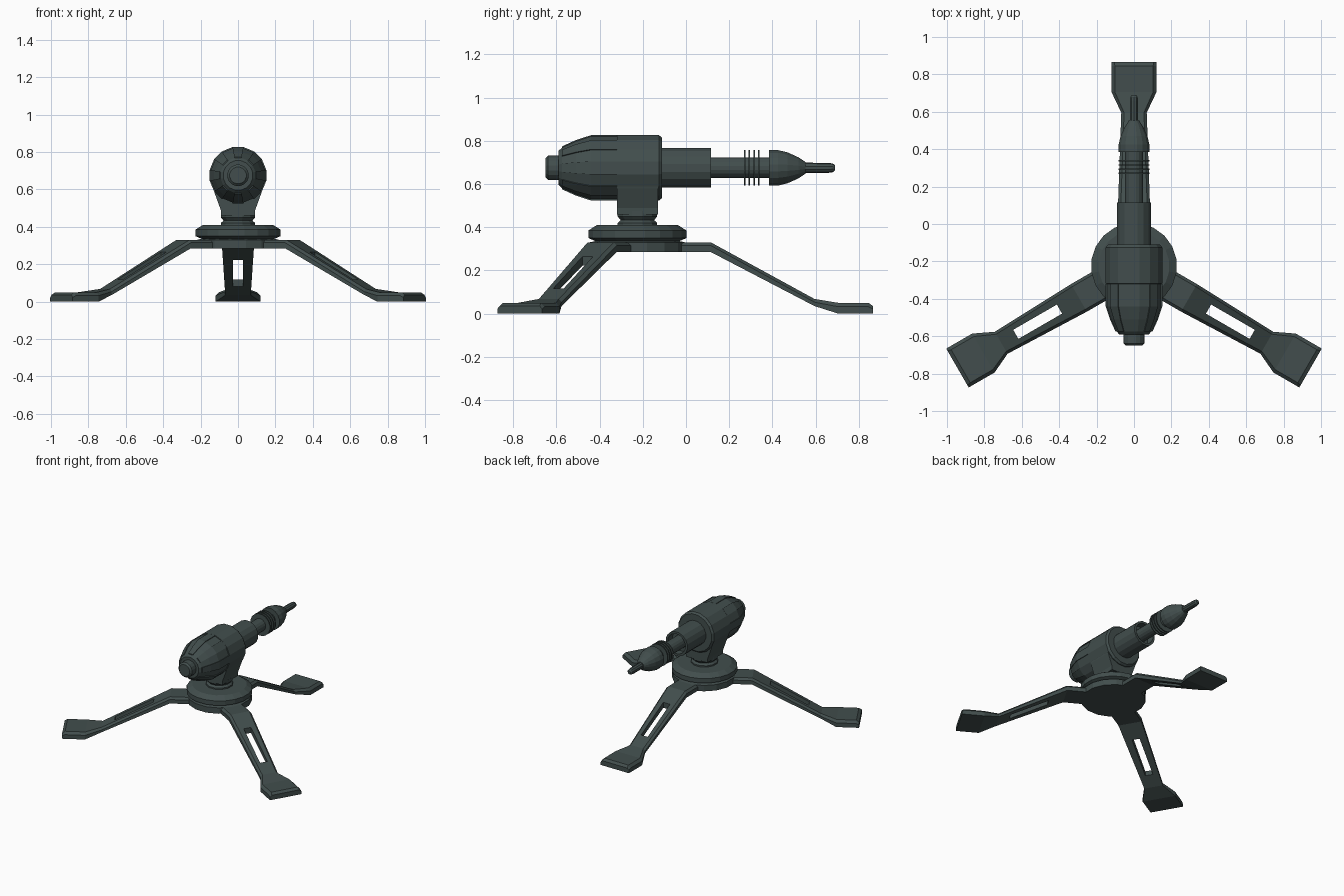
import bpy, bmesh, math
from mathutils import Matrix, Vector

cube = bpy.data.objects.get("Cube")
if cube:
    bpy.data.objects.remove(cube, do_unlink=True)

BASE_Y = -0.225   # centre of the tripod
AXIS_Z = 0.675    # height of the barrel axis

metal = bpy.data.materials.new("dark_slate_metal")
color = (0.054, 0.076, 0.074, 1)
metal.diffuse_color = color
metal.use_nodes = True
metal.node_tree.nodes["Principled BSDF"].inputs["Base Color"].default_value = color


def finish(name, bm):
    bmesh.ops.recalc_face_normals(bm, faces=bm.faces)
    mesh = bpy.data.meshes.new(name)
    bm.to_mesh(mesh)
    bm.free()
    mesh.materials.append(metal)
    obj = bpy.data.objects.new(name, mesh)
    bpy.context.collection.objects.link(obj)
    return obj


def loft(rings):
    """Skin a list of closed point rings and cap both ends."""
    bm = bmesh.new()
    loops = [[bm.verts.new(p) for p in ring] for ring in rings]
    n = len(loops[0])
    for a, b in zip(loops, loops[1:]):
        for i in range(n):
            j = (i + 1) % n
            bm.faces.new((a[i], a[j], b[j], b[i]))
    bm.faces.new(loops[0][::-1])
    bm.faces.new(loops[-1])
    return bm


def circle(radius, sides):
    turns = [2 * math.pi * (i + 0.5) / sides for i in range(sides)]
    return [(radius * math.cos(t), radius * math.sin(t)) for t in turns]


def lathe_up(name, profile, sides=20):
    return finish(name, loft([[(x, BASE_Y + y, z) for x, y in circle(r, sides)]
                              for r, z in profile]))


def lathe_barrel(profile, sides=16):
    return loft([[(x, y, AXIS_Z + z) for x, z in circle(r, sides)]
                 for r, y in profile])


# Tripod hub, turntable and swivel neck
lathe_up("tripod_hub", [(0.225, 0.285), (0.225, 0.33), (0.18, 0.34)], 16)
lathe_up("turntable", [(0.19, 0.333), (0.23, 0.35), (0.23, 0.385), (0.19, 0.41)])
lathe_up("swivel_neck", [(0.095, 0.405), (0.095, 0.42), (0.08, 0.433),
                         (0.095, 0.45), (0.095, 0.475)], 12)

# Pedestal: a block that flares sideways into the body
stations = [(0.09, 0.46), (0.092, 0.49), (0.125, 0.58), (0.146, 0.66), (0.146, 0.7)]
finish("pedestal", loft([[(-w, BASE_Y - 0.095, z), (w, BASE_Y - 0.095, z),
                          (w, BASE_Y + 0.095, z), (-w, BASE_Y + 0.095, z)]
                         for w, z in stations]))

# Main body with alternating raised panels on the nose
body = lathe_barrel([(0.08, -0.59), (0.095, -0.575), (0.125, -0.51), (0.148, -0.44),
                     (0.148, -0.32), (0.154, -0.319), (0.154, -0.125), (0.142, -0.11)])
body.faces.ensure_lookup_table()
panels = []
for f in body.faces:
    c = f.calc_center_median()
    turn = math.atan2(c.z - AXIS_Z, c.x) / (2 * math.pi) * 16
    if len(f.verts) == 4 and -0.57 < c.y < -0.33 and round(turn) % 2 == 0:
        panels.append(f)
raised = bmesh.ops.extrude_face_region(body, geom=panels)
for v in raised["geom"]:
    if isinstance(v, bmesh.types.BMVert):
        out = Vector((v.co.x, 0, v.co.z - AXIS_Z)).normalized()
        v.co += out * 0.006
bmesh.ops.delete(body, geom=panels, context='FACES')
finish("main_body", body)

# Front knob, hollow-ended sleeve, barrel, fins and nozzle
finish("front_knob", lathe_barrel([(0.045, -0.65), (0.058, -0.638), (0.058, -0.58)]))
finish("barrel_sleeve", lathe_barrel([(0.093, -0.12), (0.093, 0.115),
                                      (0.076, 0.115), (0.076, 0.06)]))
finish("barrel", lathe_barrel([(0.048, 0.05), (0.048, 0.4)]))
for k in range(4):
    y = 0.268 + 0.022 * k
    finish(f"cooling_fin_{k + 1}", lathe_barrel([(0.084, y), (0.084, y + 0.007)]))
finish("nozzle", lathe_barrel([(0.084, 0.385), (0.084, 0.425), (0.073, 0.47),
                               (0.05, 0.52), (0.028, 0.553)]))
finish("needle_tip", lathe_barrel([(0.024, 0.54), (0.023, 0.66), (0.02, 0.68),
                                   (0.012, 0.69)], 10))

# Leg: bevelled section swept outward (distance, top, bottom, half width, bevel)
leg_path = [(0.12, 0.33, 0.285, 0.085, 0.015), (0.34, 0.33, 0.285, 0.085, 0.015),
            (0.82, 0.068, 0.035, 0.068, 0.015), (0.93, 0.05, 0.0, 0.12, 0.018),
            (1.07, 0.05, 0.0, 0.12, 0.018), (1.09, 0.036, 0.0, 0.12, 0.014)]
leg = finish("back_leg", loft([[(r, -w, b), (r, w, b), (r, w, t - c), (r, w - c, t),
                                (r, c - w, t), (r, -w, t - c)]
                               for r, t, b, w, c in leg_path]))

# Slot through the sloped part of the leg
slot = bmesh.new()
bmesh.ops.create_cube(slot, size=1, matrix=Matrix.Translation((0.595, 0, 0.2))
                      @ Matrix.Diagonal((0.27, 0.056, 0.6, 1)))
cutter = finish("slot_cutter", slot)
cutter.hide_render = True
cut = leg.modifiers.new("slot", 'BOOLEAN')
cut.operation = 'DIFFERENCE'
cut.solver = 'EXACT'
cut.object = cutter
bpy.context.view_layer.update()
leg_mesh = bpy.data.meshes.new_from_object(
    leg.evaluated_get(bpy.context.evaluated_depsgraph_get()))
leg.modifiers.clear()
leg.data = leg_mesh
bpy.data.objects.remove(cutter, do_unlink=True)

# Three legs around the hub
for name, angle in (("back_leg", 90), ("front_left_leg", -30), ("front_right_leg", 210)):
    obj = leg if name == "back_leg" else bpy.data.objects.new(name, leg_mesh)
    if obj is not leg:
        bpy.context.collection.objects.link(obj)
    obj.location = (0, BASE_Y, 0)
    obj.rotation_euler.z = math.radians(angle)
